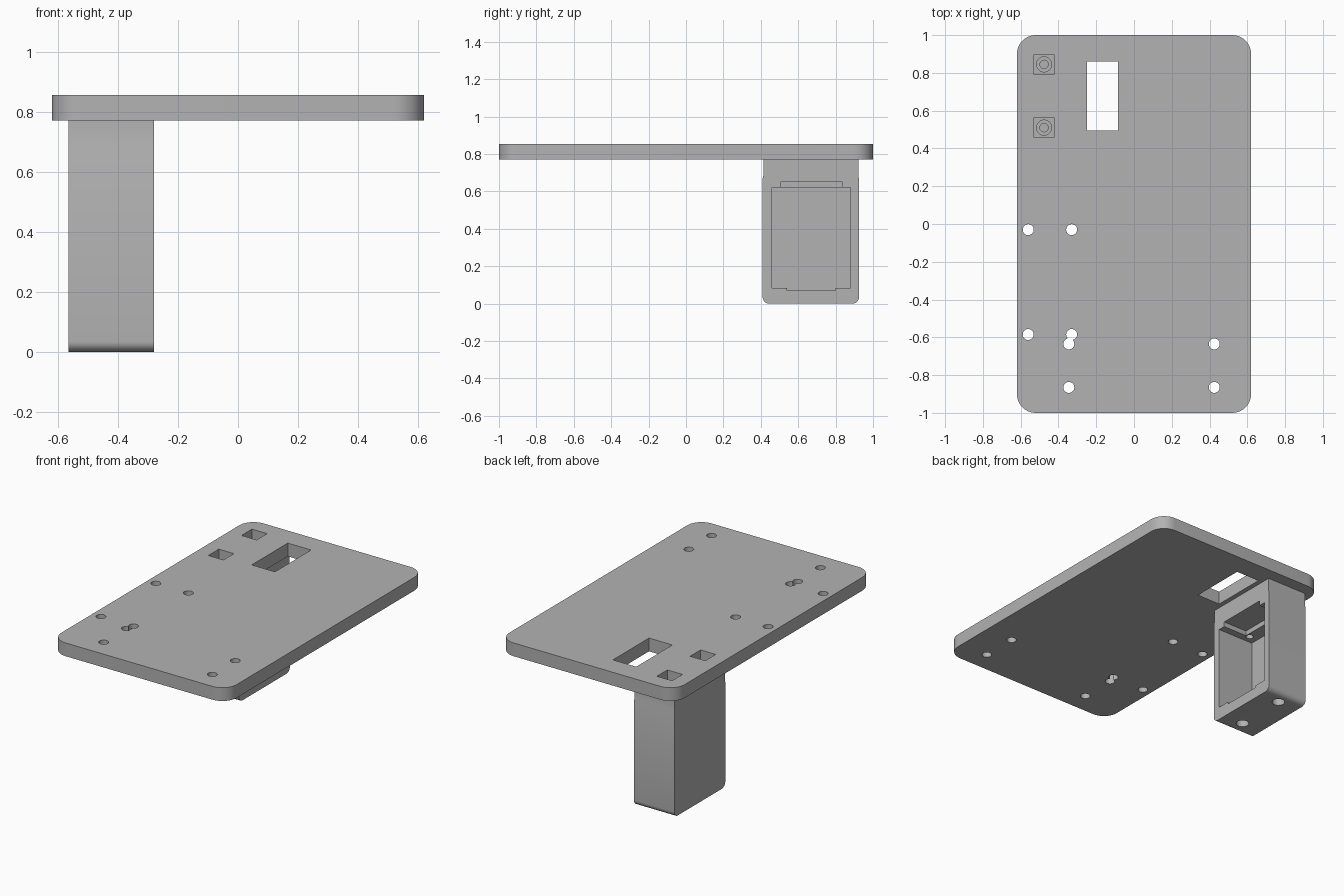
import bpy, bmesh, math
from mathutils import Matrix

if "Cube" in bpy.data.objects:
    bpy.data.objects.remove(bpy.data.objects["Cube"])

grey = bpy.data.materials.new("mid grey")
grey.diffuse_color = (0.45, 0.45, 0.45, 1)
grey.use_nodes = True
grey.node_tree.nodes["Principled BSDF"].inputs["Base Color"].default_value = grey.diffuse_color


def make(name, bm):
    bmesh.ops.recalc_face_normals(bm, faces=bm.faces[:])
    me = bpy.data.meshes.new(name)
    bm.to_mesh(me)
    bm.free()
    me.materials.append(grey)
    ob = bpy.data.objects.new(name, me)
    bpy.context.collection.objects.link(ob)
    return ob


def prism(name, points, offset):
    """Extrude a closed outline of 3D points along an offset."""
    bm = bmesh.new()
    face = bm.faces.new([bm.verts.new(p) for p in points])
    top = bmesh.ops.extrude_face_region(bm, geom=[face])
    verts = [g for g in top["geom"] if isinstance(g, bmesh.types.BMVert)]
    bmesh.ops.translate(bm, verts=verts, vec=offset)
    return make(name, bm)


def box(name, x0, x1, y0, y1, z0, z1):
    return prism(name, [(x0, y0, z0), (x1, y0, z0), (x1, y1, z0), (x0, y1, z0)],
                 (0, 0, z1 - z0))


def cylinder(name, x, y, r, z0, z1):
    bm = bmesh.new()
    bmesh.ops.create_cone(bm, cap_ends=True, segments=32, radius1=r, radius2=r,
                          depth=z1 - z0,
                          matrix=Matrix.Translation((x, y, (z0 + z1) / 2)))
    return make(name, bm)


def arc(cx, cy, r, start, steps=10):
    """Quarter circle, counter-clockwise from the start angle in degrees."""
    return [(cx + r * math.cos(math.radians(start + 90 * i / steps)),
             cy + r * math.sin(math.radians(start + 90 * i / steps)))
            for i in range(steps + 1)]


def combine(target, other, operation):
    mod = target.modifiers.new(operation, 'BOOLEAN')
    mod.operation, mod.solver, mod.object = operation, 'EXACT', other
    bpy.context.view_layer.objects.active = target
    bpy.ops.object.modifier_apply(modifier=mod.name)
    bpy.data.objects.remove(other, do_unlink=True)


BOTTOM, TOP = 0.77, 0.855

# Mounting plate with rounded corners
w, l, r = 0.62, 1.0, 0.1
outline = (arc(w - r, l - r, r, 0) + arc(r - w, l - r, r, 90)
           + arc(r - w, r - l, r, 180) + arc(w - r, r - l, r, 270))
plate = prism("mounting_plate", [(x, y, BOTTOM) for x, y in outline], (0, 0, TOP - BOTTOM))

# Hanging housing: rounded lower edges and a slight step near the top
X0, X1, Y0, Y1, r = -0.565, -0.28, 0.41, 0.925, 0.035
profile = (arc(Y0 + r, r, r, 180) + arc(Y1 - r, r, r, 270)
           + [(Y1, 0.67), (Y1 - 0.004, 0.685), (Y1 - 0.004, 0.8),
              (Y0 + 0.004, 0.8), (Y0 + 0.004, 0.685), (Y0, 0.67)])
housing = prism("housing", [(X0, y, z) for y, z in profile], (X1 - X0, 0, 0))
combine(plate, housing, 'UNION')

# Main cavity open to the right, with shallow upper and lower notches
cuts = [box("cavity", -0.535, -0.2, 0.46, 0.88, 0.083, 0.62),
        box("upper_notch", -0.45, -0.2, 0.507, 0.835, 0.55, 0.652),
        box("lower_notch", -0.535, -0.2, 0.54, 0.80, 0.07, 0.2),
        # Cable slot through the plate
        box("cable_slot", -0.25, -0.085, 0.495, 0.86, 0.7, 0.9)]

# Fastener pockets above the housing and screw holes below it
for y in (0.51, 0.845):
    cuts += [box("pocket", -0.53, -0.423, y - 0.053, y + 0.053, 0.74, 0.9),
             cylinder("pocket_bore", -0.476, y, 0.04, 0.68, 0.8),
             cylinder("pilot_hole", -0.476, y, 0.022, 0.6, 0.7),
             cylinder("bottom_hole", -0.42, y, 0.038, -0.05, 0.12)]

# Screw holes through the plate
for xs, ys in (((-0.56, -0.33), (-0.03, -0.585)), ((-0.345, 0.425), (-0.635, -0.865))):
    for x in xs:
        for y in ys:
            cuts.append(cylinder("plate_hole", x, y, 0.029, 0.7, 0.9))

for cutter in cuts:
    combine(plate, cutter, 'DIFFERENCE')

plate.name = "plate_with_housing"
bpy.ops.object.select_all(action='DESELECT')
plate.select_set(True)
bpy.context.view_layer.objects.active = plate
bpy.ops.object.shade_smooth_by_angle(angle=math.radians(30))
